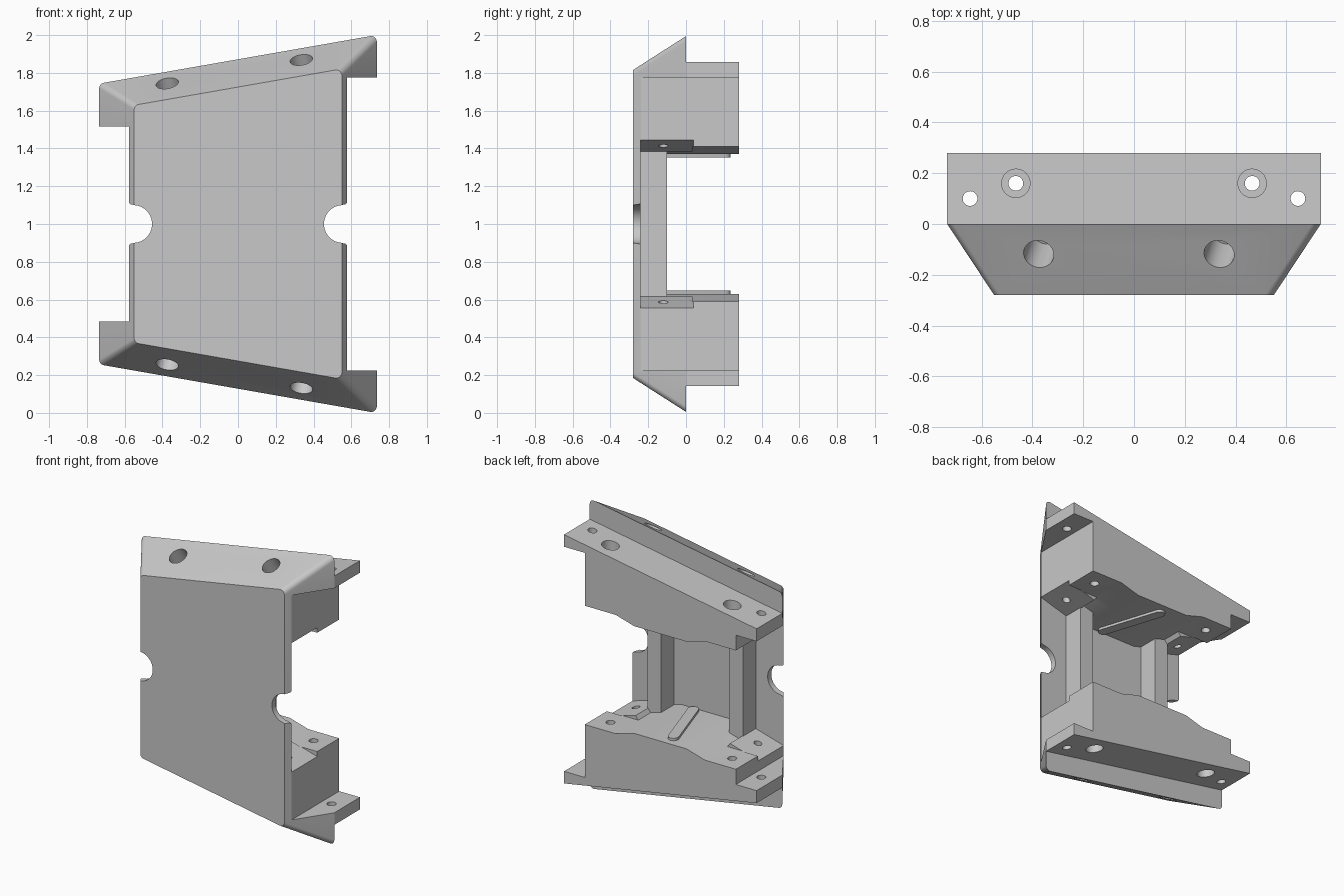
import bpy, bmesh, math
from mathutils import Vector

if "Cube" in bpy.data.objects:
    bpy.data.objects.remove(bpy.data.objects["Cube"], do_unlink=True)

grey = bpy.data.materials.new("plain_grey")
grey.use_nodes = True
COLOUR = (0.58, 0.58, 0.58, 1)
grey.diffuse_color = COLOUR
grey.node_tree.nodes["Principled BSDF"].inputs["Base Color"].default_value = COLOUR

SLOPE = 0.175     # tilt of the top and bottom edges
SIDE = 0.577      # half width of the inner block
EDGE, FRONT, BACK, INNER = 0.735, -0.28, 0.28, -0.24


def loft(name, loop_a, loop_b):
    """Closed solid between two matching loops."""
    bm = bmesh.new()
    a = [bm.verts.new(p) for p in loop_a]
    b = [bm.verts.new(p) for p in loop_b]
    bm.faces.new(a)
    bm.faces.new(b[::-1])
    n = len(a)
    for i in range(n):
        bm.faces.new((a[i], b[i], b[(i + 1) % n], a[(i + 1) % n]))
    bmesh.ops.recalc_face_normals(bm, faces=bm.faces)
    mesh = bpy.data.meshes.new(name)
    bm.to_mesh(mesh)
    bm.free()
    mesh.materials.append(grey)
    obj = bpy.data.objects.new(name, mesh)
    bpy.context.scene.collection.objects.link(obj)
    return obj


def prism(name, outline, y0, y1):
    return loft(name, [(x, y0, z) for x, z in outline], [(x, y1, z) for x, z in outline])


def box(name, x0, x1, y0, y1, z0, z1):
    return prism(name, [(x0, z0), (x1, z0), (x1, z1), (x0, z1)], y0, y1)


def rod(name, start, end, radius, sides=32):
    start, end = Vector(start), Vector(end)
    turn = (end - start).to_track_quat('Z', 'Y')
    ring = [turn @ Vector((radius * math.cos(t), radius * math.sin(t), 0))
            for t in (2 * math.pi * i / sides for i in range(sides))]
    return loft(name, [start + p for p in ring], [end + p for p in ring])


def cut(tool, *targets):
    tool.hide_render = True
    for target in targets:
        mod = target.modifiers.new("cut", 'BOOLEAN')
        mod.operation, mod.solver, mod.object = 'DIFFERENCE', 'MANIFOLD', tool
        bpy.context.view_layer.objects.active = target
        bpy.ops.object.modifier_apply(modifier=mod.name)
    bpy.data.objects.remove(tool, do_unlink=True)


def slanted(half, y, height):
    """Outline that widens towards +x, symmetric about z = 1."""
    r, l = height + SLOPE * half, height - SLOPE * half
    return [Vector(p) for p in ((-half, y, 2 - l), (half, y, 2 - r), (half, y, r), (-half, y, l))]


def rounded(corners, radius, steps=6):
    """Replace each corner with an arc."""
    points = []
    for i, corner in enumerate(corners):
        u = (corners[i - 1] - corner).normalized()
        v = (corners[(i + 1) % len(corners)] - corner).normalized()
        half = u.angle(v) / 2
        centre = corner + (u + v).normalized() * radius / math.sin(half)
        p = corner + u * radius / math.tan(half) - centre
        q = corner + v * radius / math.tan(half) - centre
        sweep = p.angle(q)
        for s in range(steps + 1):
            t = s / steps
            points.append(centre + (p * math.sin((1 - t) * sweep) + q * math.sin(t * sweep))
                          / math.sin(sweep))
    return points


# Front shell with sloping rim, and the rear block with its flanges
shell = loft("front_shell", rounded(slanted(0.55, FRONT, 1.725), 0.03),
             rounded(slanted(EDGE, 0, 1.872), 0.03))
block = loft("rear_block", slanted(EDGE, 0, 1.73), slanted(EDGE, BACK, 1.73))


# Open middle: raised centre, with flat pads behind and tilted tabs in front
def cavity(half_floor, y0, y1, *targets):
    floor = [(-x, z) for x, z in half_floor[::-1]] + half_floor
    ceiling = [(x, 2 - z) for x, z in floor[::-1]]
    cut(prism("cavity_cutter", floor + ceiling, y0, y1), *targets)


cavity([(0.2, 0.63), (0.34, 0.59), (1, 0.59)], 0.035, 1, block)
cavity([(0.2, 0.63), (0.34, 0.59), (0.36, 0.617), (SIDE, 0.555), (1, 0.555)],
       INNER, 0.04, shell, block)

# Side recesses that leave the four ears
cut(box("recess_cutter", SIDE, 1, -0.5, 1, 0.225, 1.775), shell, block)
cut(box("recess_cutter", -1, -SIDE, -0.5, 1, 0.485, 1.515), shell, block)

for side in (-1, 1):
    # Rounded notch in the panel edge
    arc = [(0.555 - 0.1 * math.cos(t), 1 + 0.1 * math.sin(t))
           for t in (math.radians(a) for a in range(-85, 86, 10))]
    flare = [(0.57, 0.105), (0.582, 0.12), (0.7, 0.125)]
    notch = arc + [(x, 1 + d) for x, d in flare] + [(x, 1 - d) for x, d in flare[::-1]]
    cut(prism("notch_cutter", [(side * x, z) for x, z in notch], -0.5, -0.1), shell)

    # Ear holes and pad holes running top to bottom
    for x, y in ((0.645, 0.1), (0.465, 0.16)):
        cut(rod("hole_cutter", (side * x, y, -1), (side * x, y, 3), 0.029), block)

    rim_x = 0.335 if side > 0 else -0.375
    for up in (-1, 1):
        # Counterbores in the flanges
        x = side * 0.465
        level = 0.73 + SLOPE * x
        cut(rod("counterbore_cutter", (x, 0.16, 1 + up * (level - 0.15)),
                (x, 0.16, 1 + up * 1.5), 0.056), block)
        # Small blind holes in the tabs
        cut(rod("tab_hole_cutter", (x, -0.12, 1 + up * 0.3),
                (x, -0.12, 1 + up * 0.55), 0.025), shell)
        # Holes square to the rim
        axis = Vector((-SLOPE, -0.525, 1)).normalized()
        axis.z *= up
        spot = Vector((rim_x, -0.118, 1 + up * (0.81 + SLOPE * rim_x)))
        cut(rod("rim_hole_cutter", spot - axis * 0.2, spot + axis * 0.15, 0.06), shell)

    # Upright posts behind the panel
    label = "left_post" if side > 0 else "right_post"
    box(label, side * 0.26, side * 0.365, INNER, -0.1, 0.57, 1.43)

# Diagonal round-ended bars on the centre pads
tail, head = Vector((-0.045, 0.2, 0)), Vector((0.085, -0.2, 0))
heading = math.atan2(head.y - tail.y, head.x - tail.x)
outline = []
for centre, start in ((head, -90), (tail, 90)):
    for a in range(start, start + 181, 15):
        t = heading + math.radians(a)
        outline.append(centre + 0.035 * Vector((math.cos(t), math.sin(t), 0)))
for label, up in (("lower_bar", -1), ("upper_bar", 1)):
    loft(label, [p + Vector((0, 0, 1 + up * 0.353)) for p in outline],
         [p + Vector((0, 0, 1 + up * 0.4)) for p in outline])

# Smooth the rounded parts only
bpy.ops.object.select_all(action='DESELECT')
for name in ("front_shell", "rear_block", "lower_bar", "upper_bar"):
    bpy.data.objects[name].select_set(True)
bpy.context.view_layer.objects.active = shell
bpy.ops.object.shade_smooth_by_angle(angle=math.radians(25))
